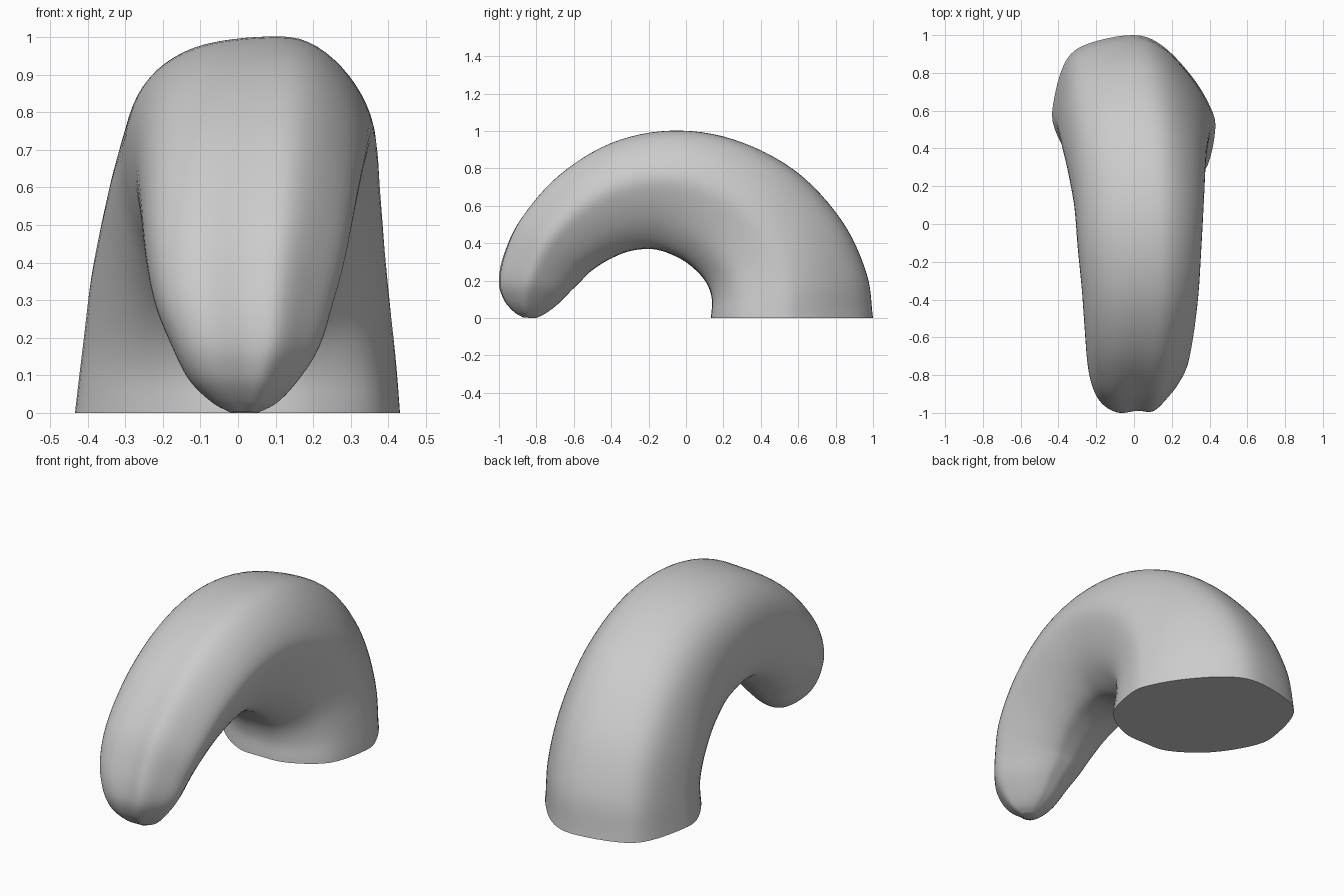
import bpy, bmesh

if "Cube" in bpy.data.objects:
    bpy.data.objects.remove(bpy.data.objects["Cube"])

# Stations along the arch: outer y, outer z, inner y, inner z, left x, right x
STATIONS = [
    (1.00, 0.00, 0.135, 0.00, -.43, .43),
    (0.965, 0.24, 0.14, 0.10, -.41, .418),
    (0.83, 0.525, 0.11, 0.19, -.387, .40),
    (0.58, 0.79, 0.04, 0.27, -.35, .383),
    (0.25, 0.955, -.05, 0.33, -.315, .37),
    (-.08, 1.00, -.17, 0.37, -.297, .355),
    (-.40, 0.935, -.30, 0.36, -.275, .34),
    (-.68, 0.765, -.42, 0.31, -.26, .315),
    (-.88, 0.54, -.51, 0.25, -.245, .285),
    (-.97, 0.35, -.56, 0.20, -.22, .25),
    (-1.0, 0.20, -.62, 0.14, -.175, .215),
    (-.975, 0.10, -.69, 0.07, -.13, .16),
    (-.92, 0.033, -.755, 0.022, -.07, .105),
    (-.87, 0.002, -.80, 0.00, -.02, .055),
]
# Cross-sections (sideways -1..1, inner 0 .. outer 1) at the base, top and tip
BASE = [(.1, 0), (-.25, .02), (-.68, .18), (-.98, .43), (-.98, .62), (-.83, .85),
        (-.55, .95), (0, 1), (.35, .935), (.70, .755), (.93, .57), (1, .42), (.86, .16), (.46, .02)]
TOP = [(.1, 0), (-.36, .01), (-.79, .12), (-.98, .36), (-.98, .63), (-.80, .83),
       (-.44, .955), (.08, 1), (.48, .98), (.81, .84), (1, .64), (.94, .45), (.71, .21), (.40, .04)]
TIP = [(0, 0), (-.32, .02), (-.72, .17), (-.95, .45), (-1, .70), (-.86, .90),
       (-.50, 1), (0, .97), (.40, .98), (.74, .82), (1, .62), (.90, .43), (.61, .18), (.26, .03)]


def spline(pts, closed, steps):
    """Catmull-Rom curve through tuples of any size."""
    n, out = len(pts), []

    def get(i):
        if closed:
            return pts[i % n]
        if i < 0:
            return tuple(2 * a - b for a, b in zip(pts[0], pts[1]))
        if i >= n:
            return tuple(2 * a - b for a, b in zip(pts[-1], pts[-2]))
        return pts[i]

    for i in range(n if closed else n - 1):
        p = [get(i + k) for k in (-1, 0, 1, 2)]
        for s in range(steps):
            t = s / steps
            out.append(tuple(
                0.5 * (2 * b + (c - a) * t + (2 * a - 5 * b + 4 * c - d) * t ** 2
                       + (3 * b - a - 3 * c + d) * t ** 3)
                for a, b, c, d in zip(*p)))
    if not closed:
        out.append(pts[-1])
    return out


def blend(a, b, t):
    t = t * t * (3 - 2 * t)
    return [(p[0] + (q[0] - p[0]) * t, p[1] + (q[1] - p[1]) * t) for p, q in zip(a, b)]


# Curved horn lofted along the arch
bm = bmesh.new()
base, top, tip = (spline(s, True, 5) for s in (BASE, TOP, TIP))
rows = spline(STATIONS, False, 6)
rings = []
for i, (oy, oz, iy, iz, xl, xr) in enumerate(rows):
    u = i / (len(rows) - 1)
    sec = blend(base, top, min(1, u / 0.4)) if u < 0.4 else blend(top, tip, min(1, (u - 0.4) / 0.35))
    c, h = (xl + xr) / 2, (xr - xl) / 2
    rings.append([bm.verts.new((c + h * x, iy + (oy - iy) * t, max(0, iz + (oz - iz) * t)))
                  for x, t in sec])
for a, b in zip(rings, rings[1:]):
    for j in range(len(a)):
        k = (j + 1) % len(a)
        bm.faces.new((a[j], a[k], b[k], b[j]))
# Flat base and tip cap
bm.faces.new(rings[0])
bm.faces.new(rings[-1])
bmesh.ops.recalc_face_normals(bm, faces=bm.faces)

mesh = bpy.data.meshes.new("curved_horn")
bm.to_mesh(mesh)
bm.free()
horn = bpy.data.objects.new("curved_horn", mesh)
bpy.context.collection.objects.link(horn)
bpy.context.view_layer.objects.active = horn
horn.select_set(True)
bpy.ops.object.shade_smooth_by_angle(angle=0.9)
